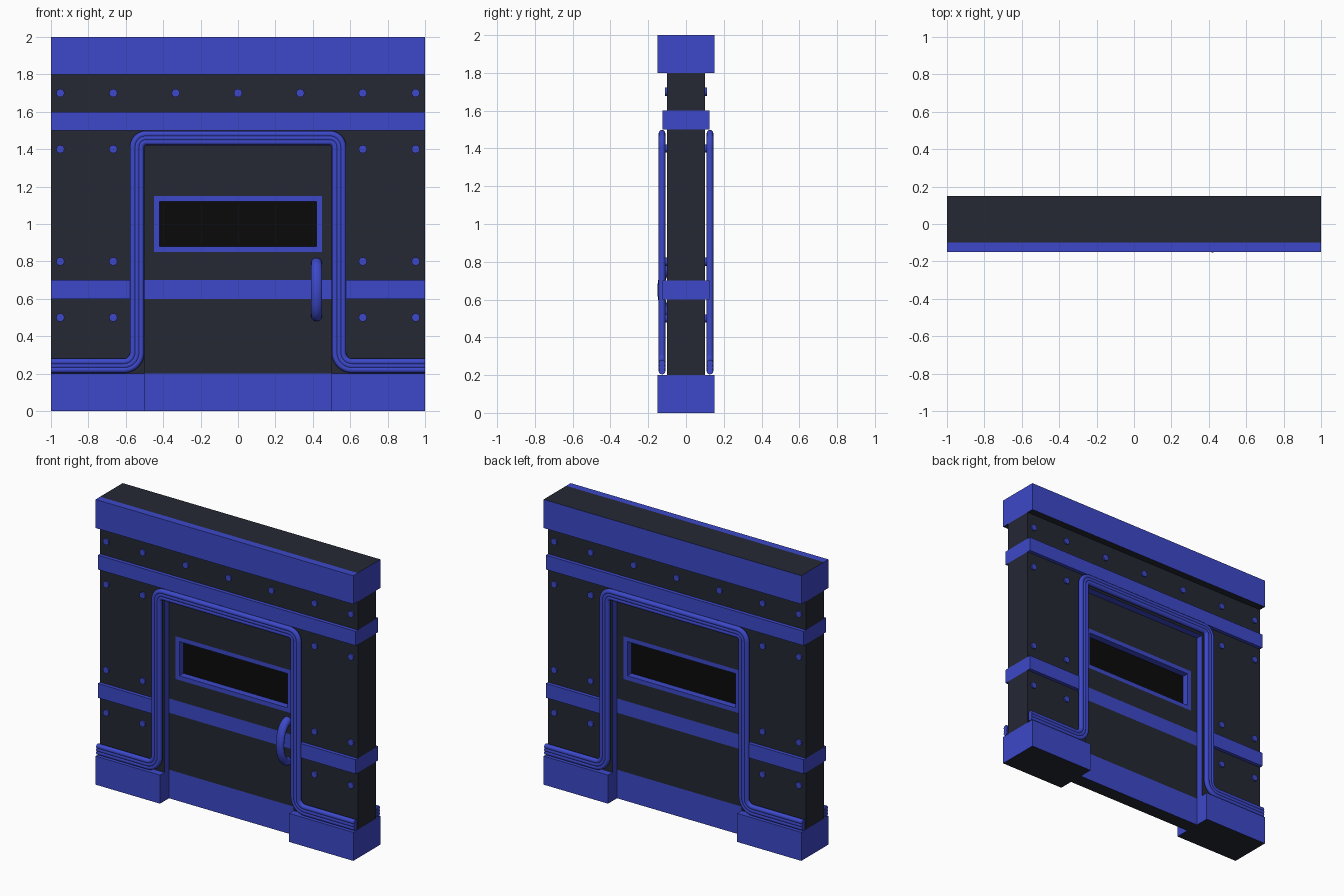
import bpy, bmesh, math
from mathutils import Vector

if "Cube" in bpy.data.objects:
    bpy.data.objects.remove(bpy.data.objects["Cube"])


def material(name, rgb):
    m = bpy.data.materials.new(name)
    m.diffuse_color = (*rgb, 1)
    m.use_nodes = True
    m.node_tree.nodes["Principled BSDF"].inputs["Base Color"].default_value = m.diffuse_color
    return m


BLUE = material("blue_paint", (0.045, 0.065, 0.58))
DARK = material("dark_metal", (0.018, 0.021, 0.034))
BLACK = material("black_glass", (0.003, 0.003, 0.003))


def prism(name, outline, y0, y1, mats, hole=None, cuts=(), pick=None):
    """Extrude an x-z outline along y, optionally with a matching hole, and colour its faces."""
    bm = bmesh.new()
    loops = [outline] + ([hole] if hole else [])
    rings = [[[bm.verts.new((x, y, z)) for x, z in lp] for y in (y0, y1)] for lp in loops]
    n = len(outline)
    for a, b in rings:
        for i in range(n):
            j = (i + 1) % n
            bm.faces.new((a[i], a[j], b[j], b[i]))
    for s in (0, 1):
        if hole:
            o, h = rings[0][s], rings[1][s]
            for i in range(n):
                j = (i + 1) % n
                bm.faces.new((o[i], o[j], h[j], h[i]))
        else:
            bm.faces.new(rings[0][s])
    for co, no in cuts:
        bmesh.ops.bisect_plane(bm, geom=bm.verts[:] + bm.edges[:] + bm.faces[:],
                               plane_co=co, plane_no=no)
    bmesh.ops.recalc_face_normals(bm, faces=bm.faces[:])
    if pick:
        for f in bm.faces:
            f.material_index = pick(f.calc_center_median(), f.normal)
    me = bpy.data.meshes.new(name)
    bm.to_mesh(me)
    bm.free()
    for m in mats:
        me.materials.append(m)
    ob = bpy.data.objects.new(name, me)
    bpy.context.collection.objects.link(ob)
    return ob


def rect(x0, x1, z0, z1):
    return [(x0, z0), (x1, z0), (x1, z1), (x0, z1)]


def zcuts(*zs):
    return [((0, 0, z), (0, 0, 1)) for z in zs]


def tube(name, points, radius, sides):
    """Round tube along a list of points."""
    cu = bpy.data.curves.new(name, "CURVE")
    cu.dimensions = "3D"
    cu.bevel_depth, cu.bevel_resolution, cu.use_fill_caps = radius, sides // 2 - 2, True
    sp = cu.splines.new("POLY")
    sp.points.add(len(points) - 1)
    for p, co in zip(sp.points, points):
        p.co = (*co, 1)
    cu.materials.append(BLUE)
    ob = bpy.data.objects.new(name, cu)
    bpy.context.collection.objects.link(ob)
    bpy.ops.object.select_all(action="DESELECT")
    ob.select_set(True)
    bpy.context.view_layer.objects.active = ob
    bpy.ops.object.convert(target="MESH")
    bpy.ops.object.shade_smooth_by_angle(angle=math.radians(40))
    return bpy.context.object


# Wall body with door opening; the opening lining and band ends are blue
def wall_colour(c, n):
    lining = abs(n.y) < 0.5 and abs(c.x) < 0.51 and c.z < 1.5
    band_end = abs(n.x) > 0.5 and (0.6 < c.z < 0.7 or 1.5 < c.z < 1.6)
    return 1 if lining or band_end else 0


prism("wall_body", [(-1, .2), (-.5, .2), (-.5, 1.42), (.5, 1.42), (.5, .2), (1, .2), (1, 1.8), (-1, 1.8)],
      -.1, .1, [DARK, BLUE], cuts=zcuts(.6, .7, 1.5, 1.6), pick=wall_colour)

# Top beam: dark top and underside, with a blue strip along the front of the top
prism("top_beam", rect(-1, 1, 1.8, 2), -.15, .15, [DARK, BLUE], cuts=[((0, -.1, 0), (0, 1, 0))],
      pick=lambda c, n: 0 if n.z < -.5 or (n.z > .5 and c.y > -.1) else 1)

# Base blocks either side of the door
for side, x0 in (("left", -1), ("right", .5)):
    prism(f"base_block_{side}", rect(x0, x0 + .5, 0, .2), -.15, .15, [DARK, BLUE],
          pick=lambda c, n: 0 if n.z < -.5 else 1)

# Recessed door panel with coloured bands and window hole
prism("door_panel", rect(-.5, .5, 0, 1.42), -.05, .05, [DARK, BLUE], hole=rect(-.45, .45, .85, 1.15),
      cuts=zcuts(.2, .6, .7),
      pick=lambda c, n: 1 if n.z > -.5 and (c.z < .2 or .6 < c.z < .7) else 0)
prism("window_frame", rect(-.45, .45, .85, 1.15), -.05, .05, [BLUE], hole=rect(-.42, .42, .88, 1.12))
prism("window_glass", rect(-.42, .42, .88, 1.12), -.004, .004, [BLACK])

# Rivet positions shared by both faces
rivets = [(x, 1.7) for x in (-.95, -.667, -.333, 0, .333, .667, .95)]
rivets += [(x, z) for z in (.5, .8, 1.4) for x in (-.95, -.667, .667, .95)]


def arc(cx, cz, r, a0, a1, n=10):
    for i in range(n + 1):
        a = math.radians(a0 + (a1 - a0) * i / n)
        yield cx + r * math.cos(a), cz + r * math.sin(a)


for face, s in (("front", -1), ("back", 1)):
    # Raised bands
    ya, yb = sorted((s * .1, s * .125))
    prism(f"upper_band_{face}", rect(-1, 1, 1.5, 1.6), ya, yb, [BLUE])
    for side, x0, x1 in (("left", -1, -.55), ("right", .55, 1)):
        prism(f"lower_band_{face}_{side}", rect(x0, x1, .6, .7), ya, yb, [BLUE])

    # Rivets as short discs
    bm = bmesh.new()
    for x, z in rivets:
        new = bmesh.ops.create_cone(bm, cap_ends=True, segments=16, radius1=.022, radius2=.022, depth=.02)["verts"]
        for v in new:
            v.co = Vector((x + v.co.x, s * .1 - v.co.z, z + v.co.y))
    bmesh.ops.recalc_face_normals(bm, faces=bm.faces[:])
    me = bpy.data.meshes.new(f"rivets_{face}")
    bm.to_mesh(me)
    bm.free()
    me.materials.append(BLUE)
    bpy.context.collection.objects.link(bpy.data.objects.new(f"rivets_{face}", me))

    # Three parallel cables around the door
    for k, o in enumerate((-.021, 0, .021)):
        half = [(-1, .242 + o)]
        half += arc(-.61, .312, .07 - o, -90, 0)
        half += arc(-.49, 1.41, .05 + o, 180, 90)
        path = half + [(-x, z) for x, z in reversed(half)]
        tube(f"cable_{face}_{k + 1}", [(x, s * .127, z) for x, z in path], .0175, 12)

# Door handle: half ring flattened in depth, on the front only
handle = tube("door_handle", [(0, -y, z) for y, z in arc(0, 0, .14, -90, 90, 20)], .03, 12)
handle.scale.y = .6
handle.location = (.42, -.05, .65)
